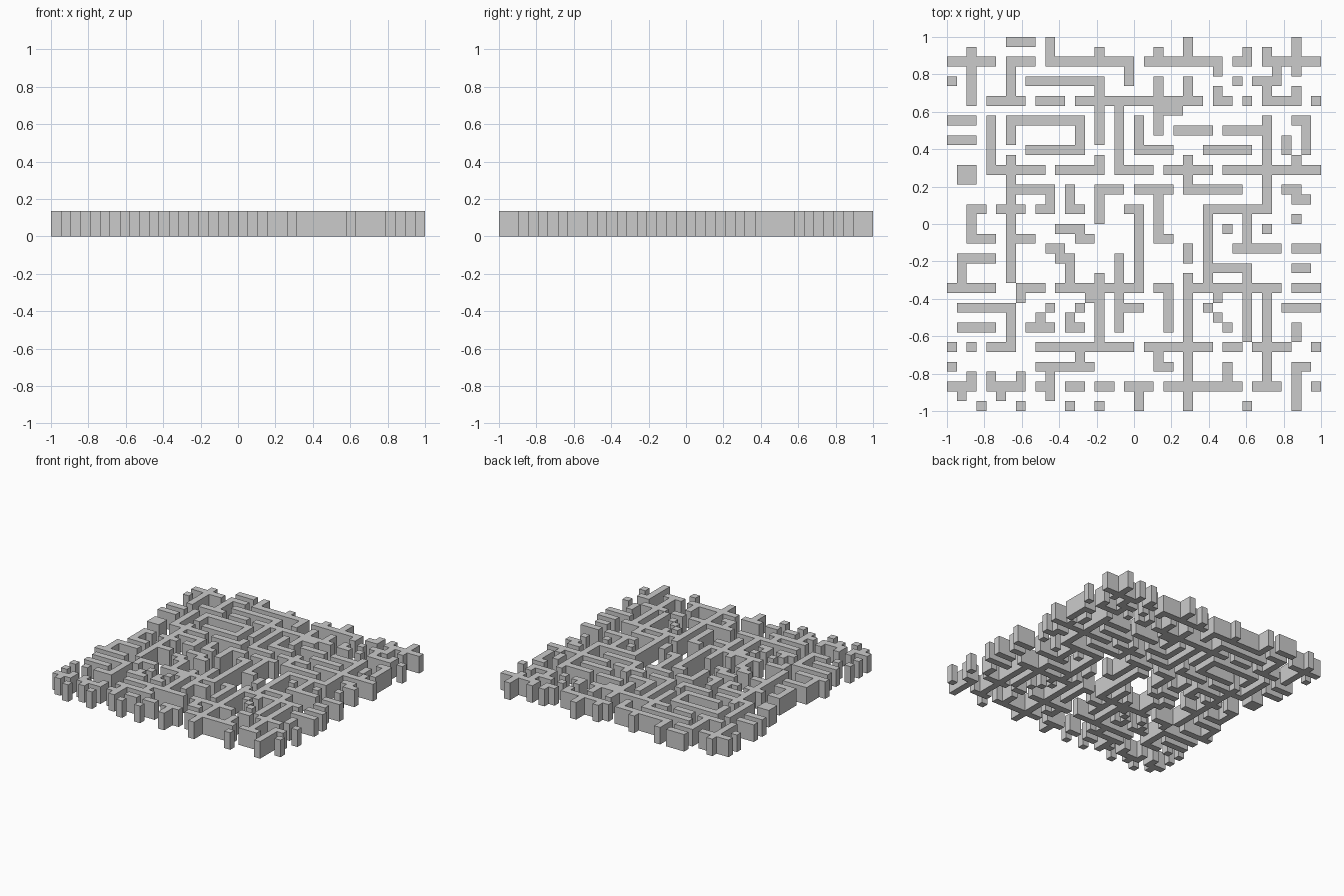
import bpy, bmesh

N = 38              # the plan is a square of N x N cells
CELL = 2 / N
HEIGHT = 0.135

# Main east-west walls cross the whole plan: row -> doorways left open
MAIN_WALLS = {
    2: (5, 9, 19, 28, 31),
    6: (0, 1, 2, 3, 8, 12, 26, 29, 31, 36),
    13: (0, 3, 10, 16, 21, 27),
    25: (5, 6, 10, 20, 23, 34),
    31: (1, 3, 7, 8, 19, 27, 30, 35, 36),
    35: (3, 8, 11, 14, 17, 21, 30, 34, 36),
}

# Partition walls running east-west: row, first column, last column
EAST_WEST = [
    (0, 6, 8), (4, 8, 15), (4, 31, 33), (7, 21, 23), (8, 0, 2), (8, 6, 13),
    (8, 35, 36), (9, 23, 26), (9, 28, 32), (10, 0, 2), (11, 8, 13),
    (11, 19, 22), (11, 26, 30), (14, 1, 2), (15, 6, 10), (15, 15, 17),
    (15, 19, 22), (15, 24, 29), (15, 34, 35), (16, 35, 36), (17, 2, 3),
    (17, 5, 7), (17, 9, 10), (17, 12, 13), (17, 18, 19), (17, 26, 32),
    (19, 11, 13), (20, 2, 4), (20, 7, 8), (20, 13, 14), (20, 21, 22),
    (21, 10, 11), (21, 29, 33), (21, 35, 37), (22, 1, 4), (22, 11, 12),
    (23, 26, 30), (23, 35, 36), (27, 1, 6), (27, 17, 19), (27, 34, 37),
    (29, 1, 4), (29, 8, 10), (29, 12, 13), (33, 9, 14), (33, 21, 22),
    (33, 35, 36),
]

# Partition walls running north-south: column, first row, last row
NORTH_SOUTH = [
    (2, 1, 6), (6, 2, 6), (10, 0, 2), (18, 2, 4), (24, 0, 2), (33, 2, 4),
    (35, 0, 3), (27, 2, 3), (21, 4, 6), (24, 4, 6), (4, 8, 13), (15, 4, 10),
    (17, 6, 13), (19, 8, 11), (21, 8, 9), (13, 8, 11), (32, 8, 16), (6, 8, 10),
    (6, 12, 24), (24, 12, 14), (36, 8, 11), (34, 10, 11), (10, 15, 16),
    (12, 15, 17), (15, 15, 18), (19, 17, 24), (21, 16, 20), (26, 17, 24),
    (30, 17, 21), (2, 17, 20), (1, 22, 24), (12, 22, 24), (17, 22, 24),
    (30, 23, 30), (24, 21, 22), (15, 24, 30), (17, 26, 29), (22, 25, 29),
    (24, 24, 37), (32, 26, 34), (6, 27, 31), (28, 33, 34), (35, 29, 30),
    (2, 34, 35), (10, 33, 36), (19, 35, 37), (35, 33, 37),
]

# Single posts and stubs: column, row
POSTS = [
    (15, 1), (21, 1), (30, 1), (32, 1), (0, 4), (29, 4), (27, 5), (32, 5),
    (35, 5), (15, 12), (35, 12), (35, 18), (28, 19), (32, 19), (7, 26),
    (14, 26), (27, 26), (10, 27), (13, 27), (26, 27), (9, 28), (12, 28),
    (27, 28), (28, 29), (13, 32), (21, 32), (0, 33), (4, 34), (7, 34),
    (1, 36), (5, 36), (3, 37), (7, 37), (12, 37), (15, 37), (30, 37),
]

# Collect every occupied cell so crossing walls fuse without inner faces
cells = set(POSTS)
for row, gaps in MAIN_WALLS.items():
    cells |= {(c, row) for c in range(N) if c not in gaps}
for row, first, last in EAST_WEST:
    cells |= {(c, row) for c in range(first, last + 1)}
for col, first, last in NORTH_SOUTH:
    cells |= {(col, r) for r in range(first, last + 1)}

# Footprint of the walls
bm = bmesh.new()
for c, r in sorted(cells):
    x, y = -1 + c * CELL, 1 - r * CELL
    corners = [(x, y), (x, y - CELL), (x + CELL, y - CELL), (x + CELL, y)]
    bm.faces.new([bm.verts.new((px, py, 0)) for px, py in corners])
bmesh.ops.remove_doubles(bm, verts=bm.verts, dist=0.001)

# Raise the footprint into walls
up = bmesh.ops.extrude_face_region(bm, geom=bm.faces[:], use_keep_orig=True)
top = [v for v in up["geom"] if isinstance(v, bmesh.types.BMVert)]
bmesh.ops.translate(bm, verts=top, vec=(0, 0, HEIGHT))
bmesh.ops.recalc_face_normals(bm, faces=bm.faces)

mesh = bpy.data.meshes.new("maze_walls")
bm.to_mesh(mesh)
bm.free()
bpy.context.collection.objects.link(bpy.data.objects.new("maze_walls", mesh))
